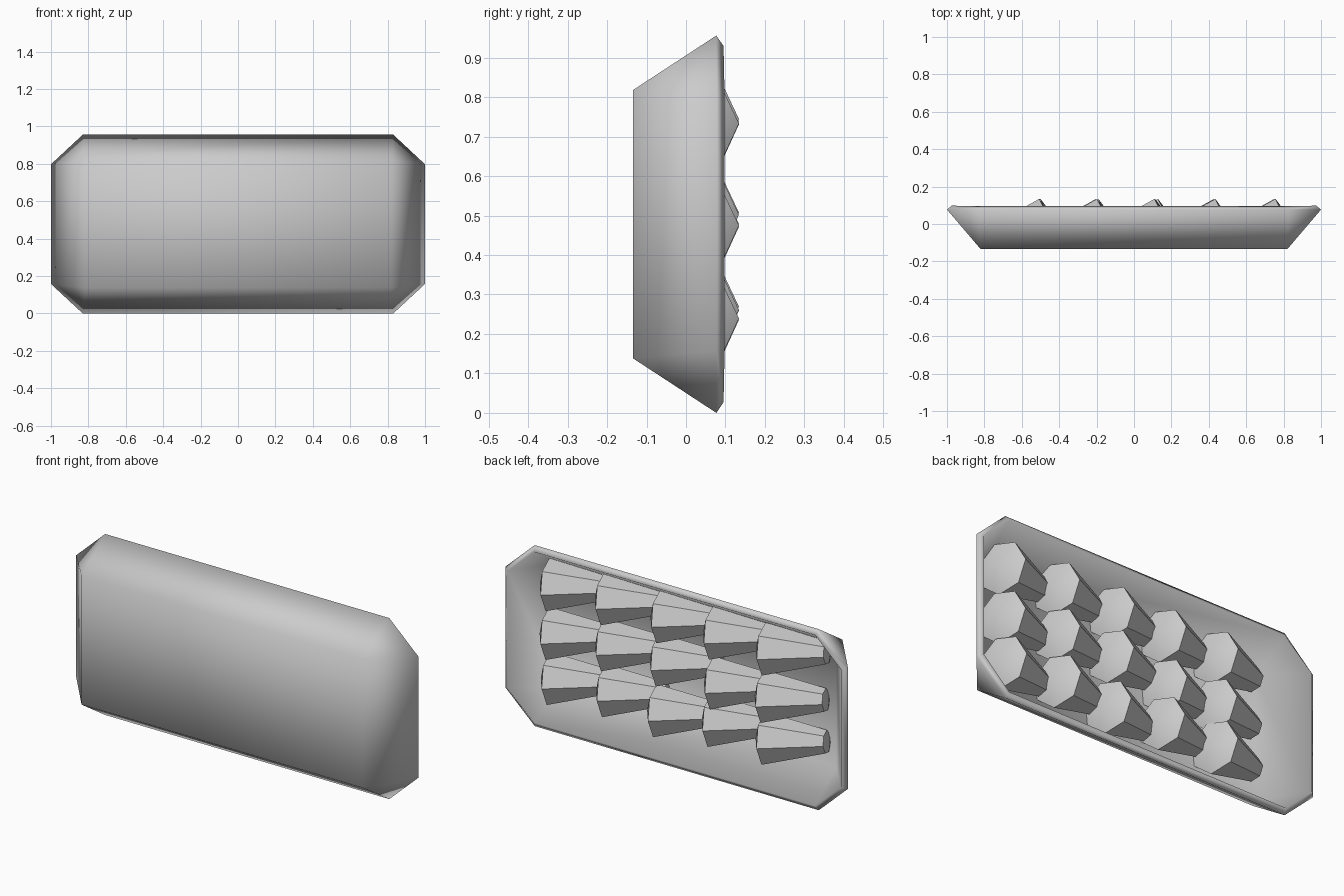
import bpy, bmesh, math, random
from mathutils import Vector

if "Cube" in bpy.data.objects:
    bpy.data.objects.remove(bpy.data.objects["Cube"])

random.seed(4)


def make_object(name, bm, angle):
    mesh = bpy.data.meshes.new(name)
    bm.to_mesh(mesh)
    bm.free()
    ob = bpy.data.objects.new(name, mesh)
    bpy.context.collection.objects.link(ob)
    bpy.ops.object.select_all(action='DESELECT')
    ob.select_set(True)
    bpy.context.view_layer.objects.active = ob
    bpy.ops.object.shade_smooth_by_angle(angle=math.radians(angle))
    return ob


# tray: rectangular floor flaring to an octagonal rim
ZC = 0.478
bm = bmesh.new()
corners = [(1, 1), (-1, 1), (-1, -1), (1, -1)]
floor, rim = [], []
for i, (sx, sz) in enumerate(corners):
    floor.append(bm.verts.new((sx * 0.82, -0.134, ZC + sz * 0.34)))
    pair = [(1.0, 0.32), (0.83, 0.478)]
    if i % 2:
        pair.reverse()
    rim.append([bm.verts.new((sx * x, 0.077, ZC + sz * z)) for x, z in pair])
base = bm.faces.new(floor)
for i in range(4):
    j = (i + 1) % 4
    bm.faces.new((floor[i], rim[i][0], rim[i][1]))
    bm.faces.new((floor[i], rim[i][1], rim[j][0], floor[j]))
bmesh.ops.recalc_face_normals(bm, faces=bm.faces)
base.normal_update()
if base.normal.y > 0:
    bmesh.ops.reverse_faces(bm, faces=bm.faces)
tray = make_object("tray", bm, 65)
solid = tray.modifiers.new("wall_thickness", 'SOLIDIFY')
solid.thickness = 0.032
solid.offset = -1
solid.use_even_offset = True
# thickness goes before the smoothing modifier, if there is one
tray.modifiers.move(len(tray.modifiers) - 1, 0)


# one tapered piece: rounded wide head towards +x, narrow tail on the floor
def piece(name, head, tail):
    bm = bmesh.new()
    axis = (head - tail).normalized()
    up = Vector((0, 1, 0))
    up = (up - axis * up.dot(axis)).normalized()
    side = axis.cross(up)
    n = 7

    def ring(c, r):
        return [bm.verts.new(c + r * (up * math.cos(2 * math.pi * k / n)
                                      + side * math.sin(2 * math.pi * k / n)))
                for k in range(n)]
    a, b = ring(tail, 0.058), ring(head, 0.131)
    end_a = bm.verts.new(tail - axis * 0.015)
    end_b = bm.verts.new(head + axis * 0.05)
    for k in range(n):
        m = (k + 1) % n
        bm.faces.new((a[k], a[m], b[m], b[k]))
        bm.faces.new((b[k], b[m], end_b))
        bm.faces.new((a[m], a[k], end_a))
    bmesh.ops.recalc_face_normals(bm, faces=bm.faces)
    return make_object(name, bm, 50)


# three rows of five pieces, slightly jittered
for r, z in enumerate((0.735, 0.485, 0.25)):
    for c, x in enumerate((-0.465, -0.16, 0.155, 0.46, 0.785)):
        jx = random.uniform(-0.012, 0.012)
        jz = random.uniform(-0.01, 0.01) if r == 0 else random.uniform(-0.022, 0.022)
        head = Vector((x + jx, 0.008, z + jz))
        tail = head + Vector((-0.30, -0.085, 0.03))
        piece(f"piece_{r + 1}_{c + 1}", head, tail)
